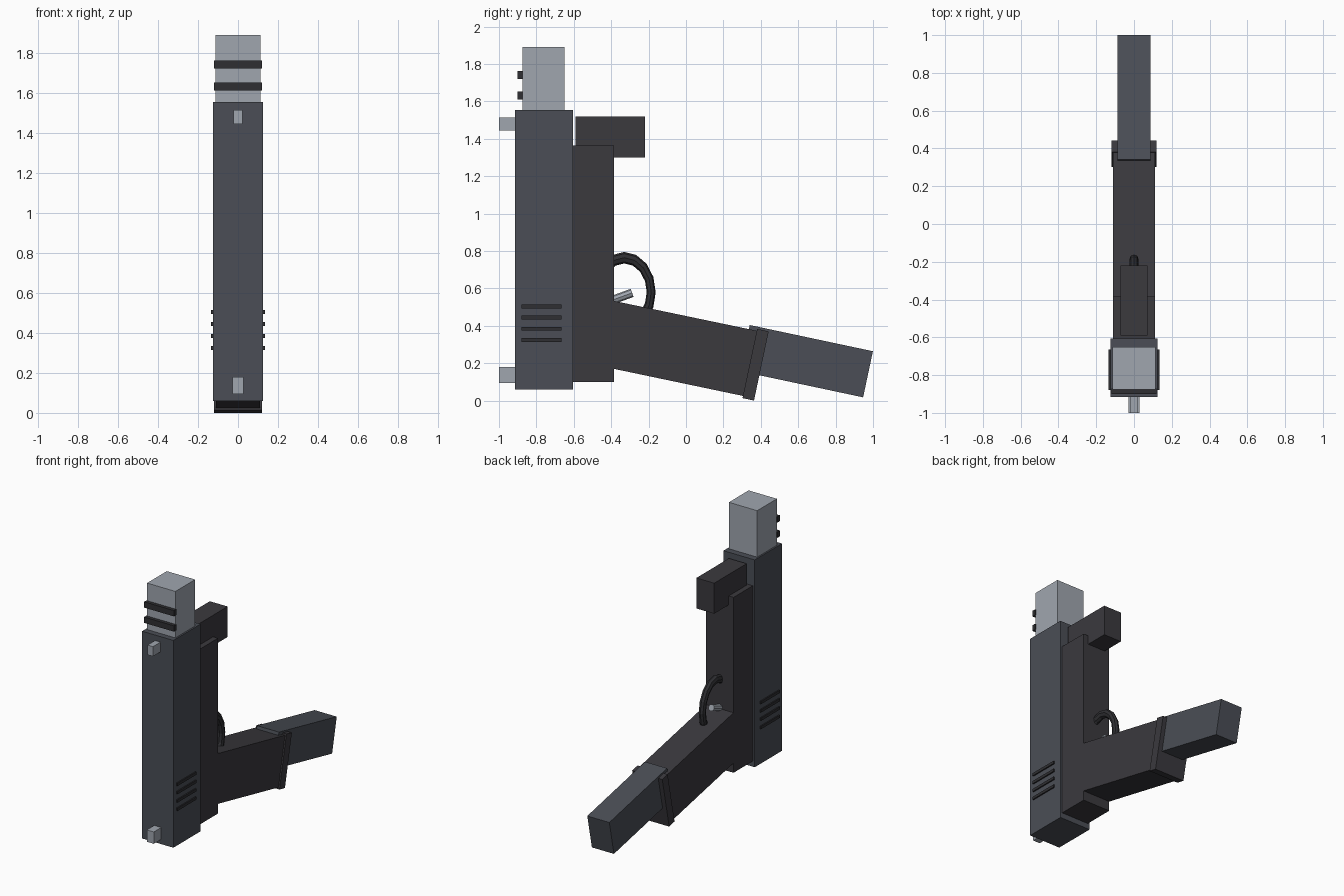
import bpy, bmesh, math
from mathutils import Matrix

if "Cube" in bpy.data.objects:
    bpy.data.objects.remove(bpy.data.objects["Cube"])


def material(name, rgb):
    m = bpy.data.materials.new(name)
    m.diffuse_color = (*rgb, 1)
    m.use_nodes = True
    m.node_tree.nodes["Principled BSDF"].inputs["Base Color"].default_value = m.diffuse_color
    return m


STEEL = material("blue_steel", (0.069, 0.076, 0.093))
DARK = material("dark_polymer", (0.043, 0.041, 0.048))
SILVER = material("silver", (0.35, 0.38, 0.43))
BLACK = material("black", (0.028, 0.028, 0.032))
TILT = math.radians(-12)


def finish(name, bm, mat):
    bmesh.ops.recalc_face_normals(bm, faces=bm.faces)
    me = bpy.data.meshes.new(name)
    bm.to_mesh(me)
    bm.free()
    me.materials.append(mat)
    ob = bpy.data.objects.new(name, me)
    bpy.context.collection.objects.link(ob)
    return ob


def box(name, x, y, z, mat):
    """Box from (min, max) ranges on each axis."""
    bm = bmesh.new()
    size = [r[1] - r[0] for r in (x, y, z)]
    mid = [(r[0] + r[1]) / 2 for r in (x, y, z)]
    bmesh.ops.create_cube(bm, size=1, matrix=Matrix.Translation(mid) @ Matrix.Diagonal((*size, 1)))
    return finish(name, bm, mat)


def tilted_box(name, half_x, y, z, length, height, mat):
    """Box centred at (0, y, z) and leaning with the grip."""
    ob = box(name, (-half_x, half_x), (-length / 2, length / 2), (-height / 2, height / 2), mat)
    ob.location = (0, y, z)
    ob.rotation_euler.x = TILT
    return ob


# Slide and barrel
box("slide", (-0.125, 0.125), (-0.915, -0.605), (0.06, 1.555), STEEL)
box("barrel", (-0.113, 0.113), (-0.875, -0.65), (1.5, 1.89), SILVER)
for i, z in enumerate((1.632, 1.742)):
    box(f"barrel_band_{i}", (-0.119, 0.119), (-0.9, -0.872), (z - 0.021, z + 0.021), BLACK)

# Sights
box("front_sight", (-0.022, 0.022), (-1.0, -0.91), (1.445, 1.515), SILVER)
box("rear_sight", (-0.028, 0.028), (-1.0, -0.91), (0.095, 0.18), SILVER)

# Slide grooves on both sides
for i, z in enumerate((0.324, 0.384, 0.444, 0.504)):
    for side, s in (("left", -1), ("right", 1)):
        box(f"slide_groove_{side}_{i}", sorted((s * 0.12, s * 0.134)), (-0.88, -0.665),
            (z - 0.01, z + 0.01), BLACK)

# Frame and grip as one profile in the y-z plane
profile = [(-0.605, 0.1), (-0.385, 0.1), (-0.385, 0.17), (0.33, 0.02),
           (0.405, 0.368), (-0.385, 0.533), (-0.385, 1.365), (-0.605, 1.365)]
bm = bmesh.new()
face = bm.faces.new([bm.verts.new((-0.11, y, z)) for y, z in profile])
ext = bmesh.ops.extrude_face_region(bm, geom=[face])
bmesh.ops.translate(bm, vec=(0.22, 0, 0),
                    verts=[v for v in ext["geom"] if isinstance(v, bmesh.types.BMVert)])
finish("frame_and_grip", bm, DARK)

# Block under the barrel
box("front_block", (-0.071, 0.071), (-0.59, -0.22), (1.3, 1.52), DARK)

# Grip collar and magazine
tilted_box("grip_collar", 0.12, 0.372, 0.192, 0.063, 0.378, DARK)
tilted_box("magazine", 0.088, 0.644, 0.211, 0.673, 0.252, STEEL)

# Trigger guard: stretched ring partly sunk in the frame
bpy.ops.mesh.primitive_torus_add(major_segments=16, minor_segments=8, major_radius=0.144,
                                 minor_radius=0.024, location=(0, -0.33, 0.58),
                                 rotation=(0, math.pi / 2, 0))
guard = bpy.context.object
guard.name = "trigger_guard"
guard.scale.x = 1.28
guard.data.materials.append(BLACK)

# Trigger
bpy.ops.mesh.primitive_cylinder_add(vertices=8, radius=0.023, depth=0.16,
                                    location=(0, -0.363, 0.549),
                                    rotation=(math.radians(-70), 0, 0))
trigger = bpy.context.object
trigger.name = "trigger"
trigger.data.materials.append(SILVER)
